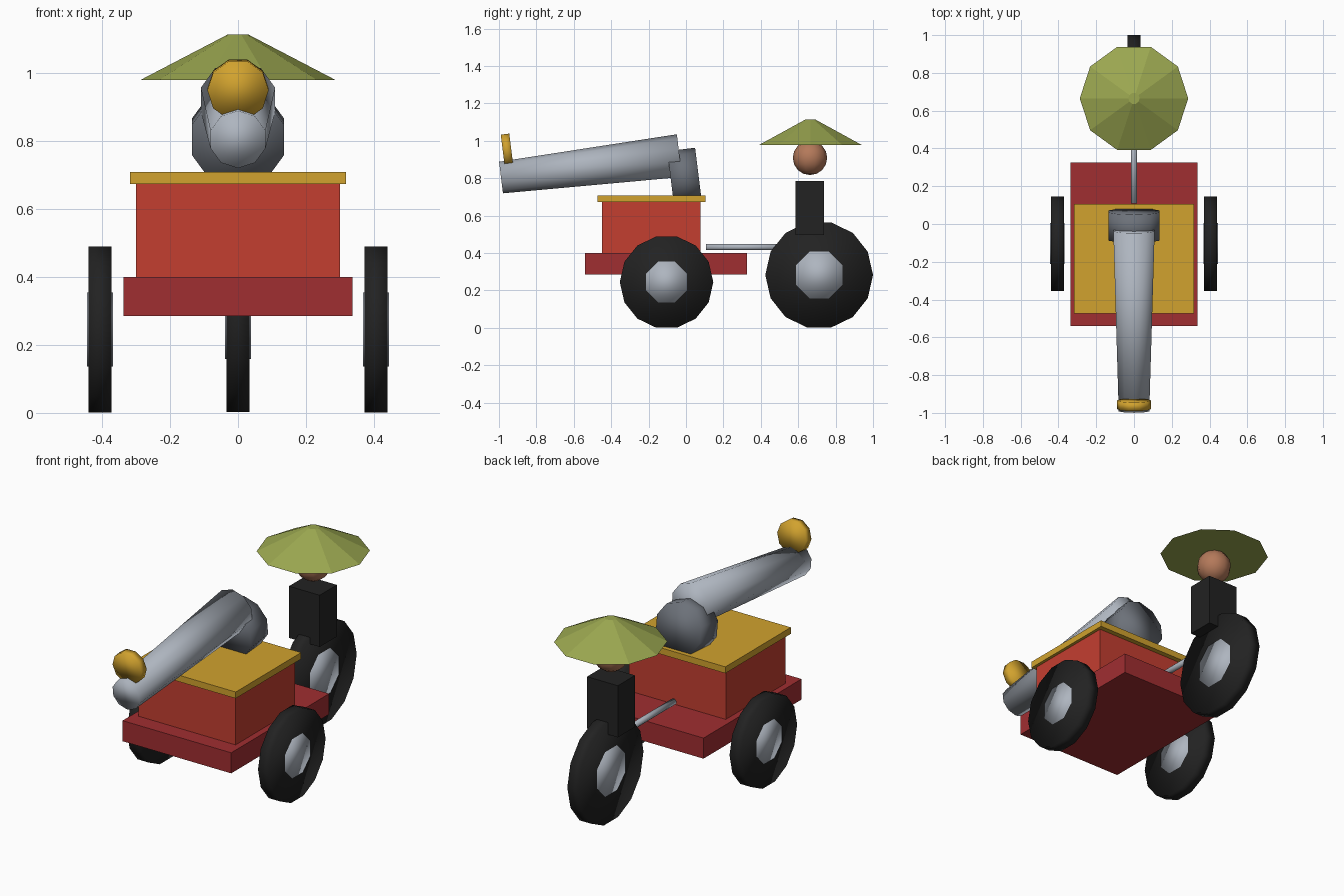
import bpy, bmesh, math
from mathutils import Vector

if "Cube" in bpy.data.objects:
    bpy.data.objects.remove(bpy.data.objects["Cube"])


def material(name, rgb):
    lin = [(c / 255 / 12.92) if c < 11 else ((c / 255 + 0.055) / 1.055) ** 2.4 for c in rgb]
    m = bpy.data.materials.new(name)
    m.diffuse_color = (*lin, 1)
    m.use_nodes = True
    m.node_tree.nodes["Principled BSDF"].inputs["Base Color"].default_value = m.diffuse_color
    return m


RED = material("body red", (196, 62, 48))
DARK_RED = material("base red", (160, 46, 49))
GOLD = material("gold", (209, 162, 46))
STEEL = material("light steel", (174, 181, 191))
GUNMETAL = material("dark steel", (108, 113, 121))
BLACK = material("black", (34, 34, 34))
GREEN = material("straw green", (155, 167, 80))
SKIN = material("skin", (180, 121, 90))


def finish(name, bm, mat, smooth):
    bmesh.ops.recalc_face_normals(bm, faces=bm.faces)
    for f in bm.faces:
        f.smooth = smooth
    me = bpy.data.meshes.new(name)
    bm.to_mesh(me)
    bm.free()
    me.materials.append(mat)
    ob = bpy.data.objects.new(name, me)
    bpy.context.collection.objects.link(ob)
    return ob


def box(name, x, y, z, mat):
    """Box from (min, max) ranges on each axis."""
    bm = bmesh.new()
    bmesh.ops.create_cube(bm, size=1)
    for v in bm.verts:
        v.co = Vector([(a + b) / 2 + c * (b - a) for (a, b), c in zip((x, y, z), v.co)])
    return finish(name, bm, mat, False)


def tube(name, p0, p1, r0, r1, sides, mat, u=(1, 0, 0), phase=0.0, smooth=True):
    """Closed (tapered) cylinder from p0 to p1; the first vertex points along u."""
    p0, p1, u = Vector(p0), Vector(p1), Vector(u)
    w = (p1 - p0).normalized().cross(u).normalized()
    bm = bmesh.new()
    rings = []
    for p, r in ((p0, r0), (p1, r1)):
        ring = []
        for i in range(sides):
            a = phase + math.tau * i / sides
            ring.append(bm.verts.new(p + r * (u * math.cos(a) + w * math.sin(a))))
        rings.append(ring)
        bm.faces.new(ring)
    for i in range(sides):
        j = (i + 1) % sides
        bm.faces.new((rings[0][i], rings[0][j], rings[1][j], rings[1][i]))
    return finish(name, bm, mat, smooth)


def wheel(name, x, y, z, r, hub_r):
    for part, rad, half, n, mat, ph in (("tyre", r, 0.034, 14, BLACK, 0),
                                        ("hub", hub_r, 0.038, 8, STEEL, math.pi / 8)):
        tube(f"{name}_{part}", (x - half, y, z), (x + half, y, z), rad, rad, n, mat,
             u=(0, 1, 0), phase=ph)


# Cart body
box("cart_base", (-0.336, 0.336), (-0.54, 0.325), (0.285, 0.40), DARK_RED)
box("cart_body", (-0.30, 0.30), (-0.45, 0.077), (0.40, 0.675), RED)
box("cart_lid", (-0.317, 0.317), (-0.473, 0.105), (0.673, 0.709), GOLD)

# Wheels
for side, s in (("left", -1), ("right", 1)):
    wheel(f"{side}_wheel", s * 0.4055, -0.104, 0.245, 0.25, 0.118)
wheel("rear_wheel", 0, 0.712, 0.283, 0.288, 0.135)
tube("tow_rod", (0, 0.108, 0.432), (0, 0.56, 0.432), 0.0175, 0.0175, 8, STEEL, phase=math.pi / 8)

# Cannon, tilted up towards the back
tilt = math.radians(7.1)
axis = Vector((0, math.cos(tilt), math.sin(tilt)))
back = Vector((0, math.cos(tilt), -math.sin(tilt)))
Q = math.pi / 2
tube("cannon_barrel", (0, -0.989, 0.804), (0, -0.035, 0.921), 0.085, 0.115, 10, STEEL, phase=Q)
c = Vector((0, -0.008, 0.812))
tube("cannon_breech", c - axis * 0.075, c + axis * 0.075, 0.143, 0.143, 10, GUNMETAL, phase=Q)
c = Vector((0, -0.957, 0.951))
tube("muzzle_disc", c - axis * 0.023, c + axis * 0.023, 0.09, 0.09, 10, GOLD)

# Rider
box("rider_torso", (-0.095, 0.095), (0.586, 0.738), (0.497, 0.786), BLACK)
bm = bmesh.new()
bmesh.ops.create_uvsphere(bm, u_segments=10, v_segments=8, radius=0.092)
bmesh.ops.translate(bm, verts=bm.verts, vec=(0, 0.663, 0.909))
finish("rider_head", bm, SKIN, True)
tube("rider_hat", (0, 0.665, 0.979), (0, 0.665, 1.113), 0.287, 0.03, 10, GREEN, smooth=False)
